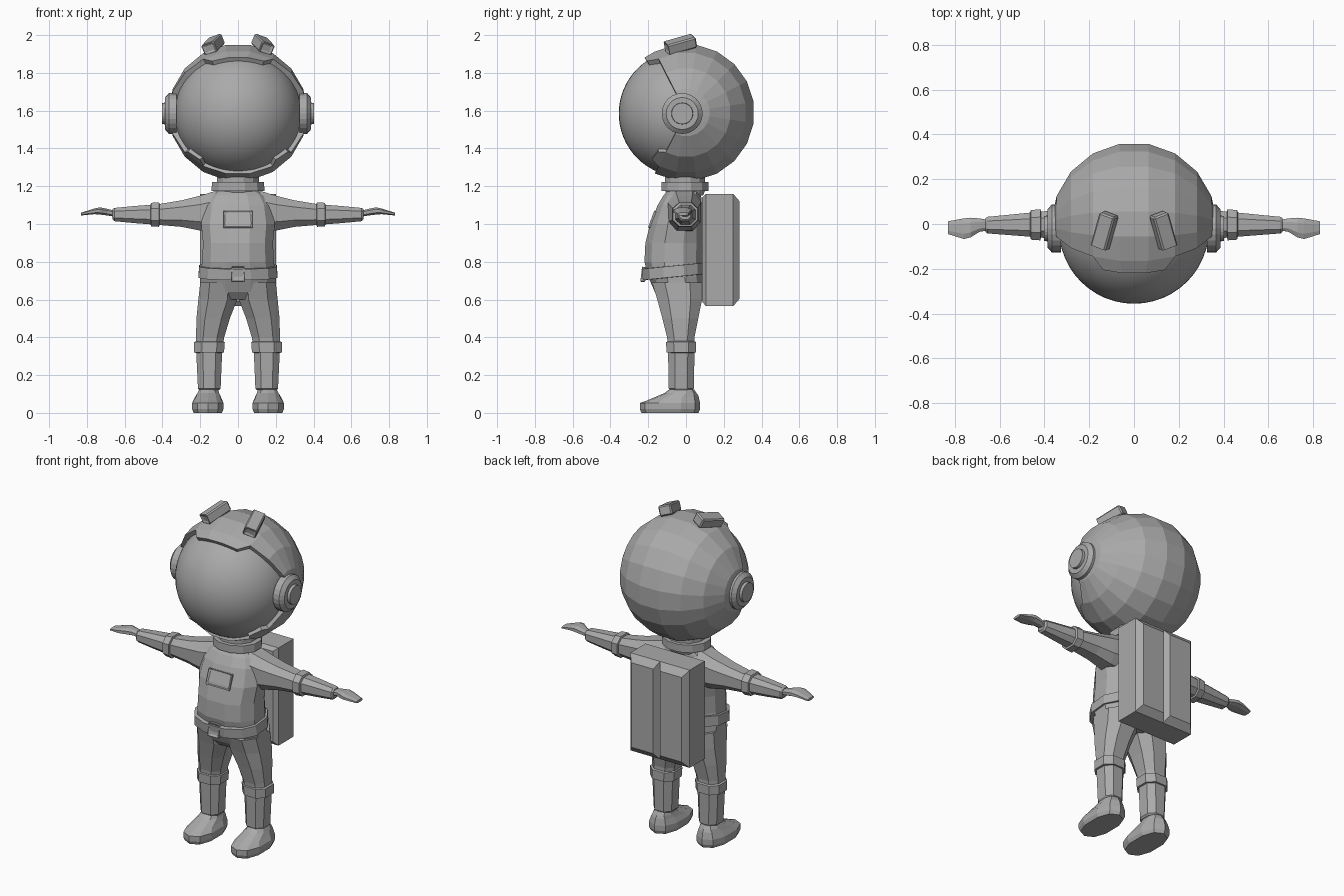
import bpy, bmesh, math
from mathutils import Matrix, Vector

if "Cube" in bpy.data.objects:
    bpy.data.objects.remove(bpy.data.objects["Cube"])

grey = bpy.data.materials.new("suit_grey")
grey.diffuse_color = (0.4, 0.4, 0.4, 1)
grey.use_nodes = True
grey.node_tree.nodes["Principled BSDF"].inputs["Base Color"].default_value = grey.diffuse_color


def finish(name, bm, mirror=False, bevel=0, solid=0):
    bmesh.ops.recalc_face_normals(bm, faces=bm.faces)
    me = bpy.data.meshes.new(name)
    bm.to_mesh(me)
    bm.free()
    me.materials.append(grey)
    ob = bpy.data.objects.new(name, me)
    bpy.context.collection.objects.link(ob)
    if solid:
        m = ob.modifiers.new("Thickness", "SOLIDIFY")
        m.thickness, m.offset = solid, -1
    if bevel:
        m = ob.modifiers.new("Bevel", "BEVEL")
        m.width, m.segments, m.limit_method = bevel, 1, "ANGLE"
    if mirror:
        ob.modifiers.new("Mirror", "MIRROR")
    return ob


def loft(name, rings, axis="z", n=8, power=0.8, mirror=False):
    """Skin rings (t, a0, a1, b0, b1, tilt): a, b = x, y along z, or y, z along x."""
    bm = bmesh.new()
    loops = []
    for t, a0, a1, b0, b1, *tilt in rings:
        loop = []
        for i in range(n):
            ang = 2 * math.pi * (i + 0.5) / n
            c, s = math.cos(ang), math.sin(ang)
            k = math.cos(math.pi / n)
            c = math.copysign(abs(c / k) ** power, c)
            s = math.copysign(abs(s / k) ** power, s)
            a = (a0 + a1) / 2 + c * (a1 - a0) / 2
            b = (b0 + b1) / 2 + s * (b1 - b0) / 2
            h = t + (tilt[0] * b if tilt else 0)
            loop.append(bm.verts.new((a, b, h) if axis == "z" else (h, a, b)))
        loops.append(loop)
    for p, q in zip(loops, loops[1:]):
        for i in range(n):
            j = (i + 1) % n
            bm.faces.new((p[i], p[j], q[j], q[i]))
    bm.faces.new(loops[0])
    bm.faces.new(loops[-1])
    return finish(name, bm, mirror)


def box(name, size, matrix, bevel=0, mirror=False, inset=None):
    """Box placed by a matrix, with an optional recess in the face on its -y side."""
    bm = bmesh.new()
    bmesh.ops.create_cube(bm, size=1, matrix=Matrix.Diagonal((*size, 1)))
    if inset:
        front = [f for f in bm.faces if f.normal.y < -0.9]
        bmesh.ops.inset_region(bm, faces=front, thickness=inset, depth=0)
        bmesh.ops.translate(bm, verts=front[0].verts, vec=(0, 0.012, 0))
    bm.transform(matrix)
    return finish(name, bm, mirror, bevel)


# Helmet shell: faceted sphere with its poles at the ears and an open front
R, CZ = 0.368, 1.59


def on_helmet(lat, theta):
    a, b = math.radians(lat), math.radians(theta)
    return Vector((R * math.sin(a), R * math.cos(a) * math.cos(b),
                   CZ + R * math.cos(a) * math.sin(b)))


bm = bmesh.new()
lats = [-88, -70, -50, -30, -10, 10, 30, 50, 70, 88]
grid = [[bm.verts.new(on_helmet(la, -117 + 18 * k)) for k in range(14)] for la in lats]
for p, q in zip(grid, grid[1:]):
    for k in range(13):
        bm.faces.new((p[k], q[k], q[k + 1], p[k + 1]))
# brim over the visor
tip = [bm.verts.new(on_helmet(la, 127)) for la in (-22, -8, 8, 22)]
edge = [grid[i][13] for i in (3, 4, 5, 6)]
for i in range(3):
    bm.faces.new((edge[i], edge[i + 1], tip[i + 1], tip[i]))
# small lower tabs on the rim
for i, s in ((2, -1), (6, 1)):
    lo, hi = (33, 46) if s > 0 else (-46, -33)
    a, b = bm.verts.new(on_helmet(lo, -126)), bm.verts.new(on_helmet(hi, -126))
    bm.faces.new((grid[i][0], a, b, grid[i + 1][0]))
finish("helmet_shell", bm, solid=0.05)

# Visor: smooth ball
bm = bmesh.new()
bmesh.ops.create_uvsphere(bm, u_segments=48, v_segments=32, radius=0.335,
                          matrix=Matrix.Translation((0, -0.021, 1.585)))
for f in bm.faces:
    f.smooth = True
finish("visor", bm)

# Ear discs
for name, r1, r2, x0, x1 in (("ear_base", 0.108, 0.108, 0.325, 0.366),
                             ("ear_disc", 0.108, 0.085, 0.366, 0.386),
                             ("ear_cap", 0.058, 0.056, 0.38, 0.402)):
    bm = bmesh.new()
    bmesh.ops.create_cone(bm, cap_ends=True, segments=24, radius1=r1, radius2=r2, depth=x1 - x0,
                          matrix=Matrix.Translation(((x0 + x1) / 2, -0.02, 1.585))
                          @ Matrix.Rotation(math.pi / 2, 4, "Y"))
    finish(name, bm, mirror=True)

# Helmet lamps
box("helmet_lamp", (0.075, 0.165, 0.06),
    Matrix.Translation((0.132, -0.032, 1.95)) @ Matrix.Rotation(math.radians(22), 4, "Y")
    @ Matrix.Rotation(math.radians(9), 4, "X") @ Matrix.Rotation(math.radians(20), 4, "Z"),
    bevel=0.008, mirror=True, inset=0.012)

# Neck collar
loft("collar", [(1.15, -.11, .11, -.1, .09), (1.175, -.115, .115, -.11, .1),
                (1.176, -.14, .14, -.13, .118), (1.222, -.138, .138, -.13, .118),
                (1.223, -.11, .11, -.11, .1), (1.26, -.11, .11, -.11, .1)], n=12, power=1)

# Torso and hips
loft("torso", [(.6, -.15, .15, -.13, .07), (.64, -.2, .2, -.165, .09), (.72, -.2, .2, -.2, .09),
               (.8, -.19, .19, -.22, .09), (.9, -.185, .185, -.215, .09),
               (1.0, -.195, .195, -.19, .09), (1.1, -.18, .18, -.15, .085),
               (1.15, -.15, .15, -.12, .08), (1.18, -.11, .11, -.095, .075)], n=12, power=.85)

# Belt and buckle
loft("belt", [(.725, -.2, .2, -.21, .09, .1), (.726, -.21, .21, -.228, .1, .1),
              (.785, -.205, .205, -.235, .1, .1), (.786, -.19, .19, -.22, .09, .1)],
     n=12, power=.85)
box("buckle", (.075, .03, .08), Matrix.Translation((0, -.226, .733))
    @ Matrix.Rotation(math.radians(-8), 4, "X"), bevel=.005, inset=.012)

# Chest panel
box("chest_panel", (.16, .035, .095), Matrix.Translation((0, -.172, 1.022))
    @ Matrix.Rotation(math.radians(-20), 4, "X"), bevel=.005, inset=.01)

# Arms, cuffs and hands
loft("arm", [(.06, -.1, .08, .97, 1.18), (.12, -.1, .08, .96, 1.175),
             (.2, -.09, .075, .965, 1.15), (.3, -.075, .065, .985, 1.125),
             (.42, -.06, .055, .995, 1.105), (.55, -.05, .042, 1.005, 1.095),
             (.655, -.042, .032, 1.015, 1.085), (.664, -.034, .024, 1.025, 1.078)],
     axis="x", mirror=True)
loft("arm_cuff", [(.415, -.06, .055, .995, 1.105), (.418, -.073, .066, .985, 1.115),
                  (.46, -.07, .062, .988, 1.112), (.464, -.055, .05, 1.0, 1.1)],
     axis="x", mirror=True)
loft("hand", [(.65, -.028, .018, 1.038, 1.07), (.69, -.035, .025, 1.045, 1.08),
              (.73, -.06, .028, 1.05, 1.088), (.76, -.067, .025, 1.052, 1.082),
              (.83, -.045, .012, 1.045, 1.06)], axis="x", mirror=True)

# Legs and cuffs
loft("leg", [(.12, .1, .205, -.08, .03), (.13, .092, .212, -.092, .042),
             (.34, .083, .222, -.095, .045), (.4, .073, .222, -.1, .045),
             (.5, .043, .22, -.125, .065), (.6, .004, .21, -.152, .085),
             (.69, 0, .2, -.18, .088)], mirror=True)
loft("leg_cuff", [(.318, .083, .222, -.09, .042), (.32, .074, .232, -.104, .053),
                  (.375, .07, .232, -.105, .053), (.38, .08, .222, -.095, .045)], mirror=True)

# Boots
loft("boot", [(0, .085, .235, -.23, .06), (.02, .077, .243, -.238, .068),
              (.052, .077, .243, -.238, .068), (.085, .09, .228, -.205, .06, .1),
              (.105, .1, .215, -.11, .052), (.125, .105, .205, -.085, .04)],
     n=10, power=.85, mirror=True)

# Backpack: two bevelled halves meeting in a central groove
bm = bmesh.new()
rows = [[bm.verts.new((x, y, z)) for x, z in ((x0, z0), (x1, z0), (x1, z1), (x0, z1))]
        for x0, x1, y, z0, z1 in ((0, .175, .085, .59, 1.14), (0, .2, .105, .565, 1.16),
                                  (0, .2, .25, .565, 1.16), (.022, .17, .284, .605, 1.12))]
for p, q in zip(rows, rows[1:]):
    for i in range(4):
        if i != 3 or q is rows[3]:
            bm.faces.new((p[i], p[(i + 1) % 4], q[(i + 1) % 4], q[i]))
bm.faces.new(rows[0])
bm.faces.new(rows[3])
finish("backpack", bm, mirror=True)
